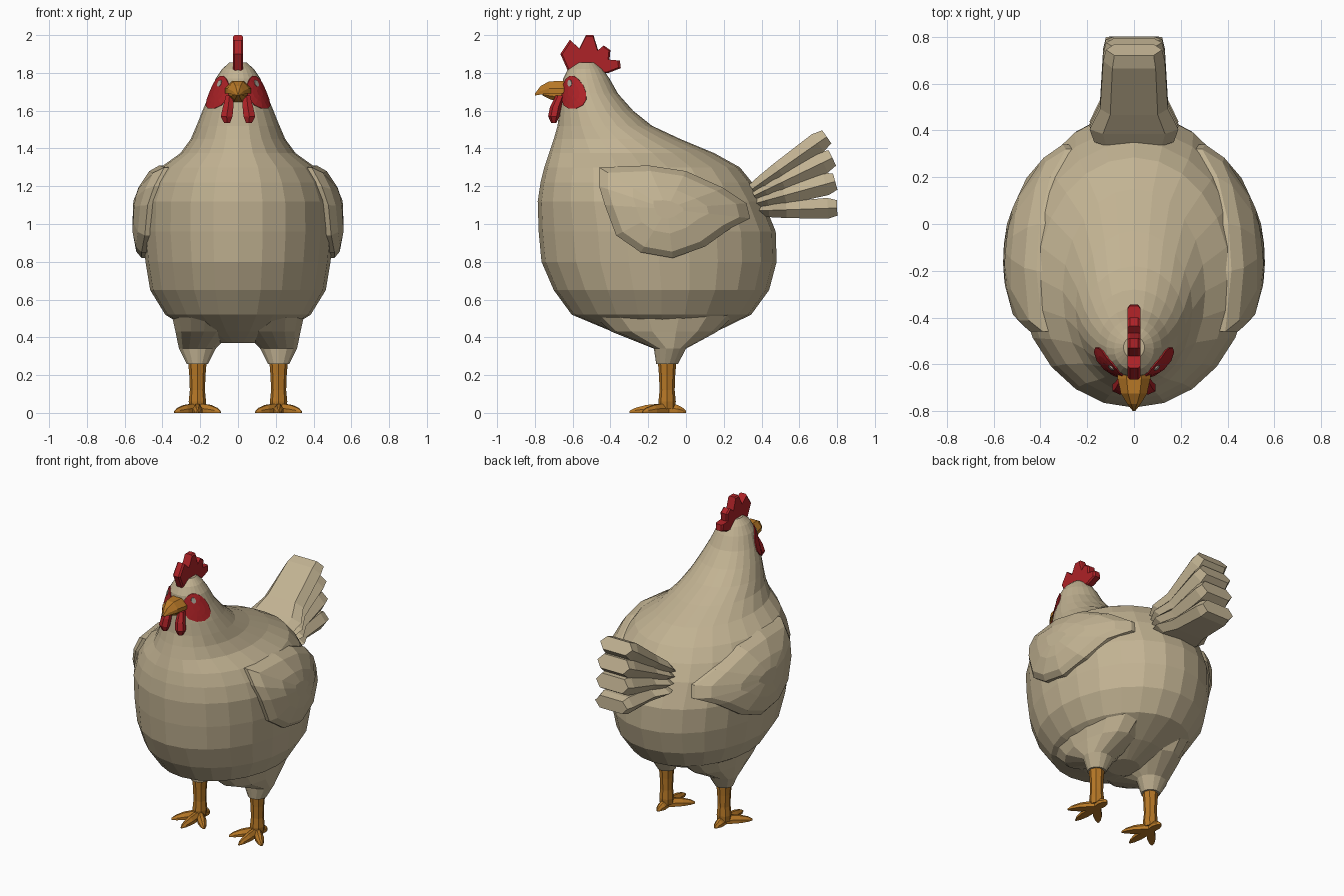
import bpy
import bmesh
from math import sin, cos, acos, pi, radians
from mathutils import Vector

if "Cube" in bpy.data.objects:
    bpy.data.objects.remove(bpy.data.objects["Cube"], do_unlink=True)


def material(name, red, green, blue):
    mat = bpy.data.materials.new(name)
    mat.use_nodes = True
    color = (red, green, blue, 1)
    mat.diffuse_color = color
    bsdf = next(n for n in mat.node_tree.nodes if n.type == "BSDF_PRINCIPLED")
    bsdf.inputs["Base Color"].default_value = color
    bsdf.inputs["Roughness"].default_value = 0.8
    return mat


FEATHER = material("cream feathers", .54, .45, .29)
RED = material("red skin", .42, .016, .02)
ORANGE = material("orange horn", .48, .19, .02)
EYE = material("pale grey eye", .40, .38, .32)


def loft(name, rings, mat):
    """Skin a stack of equal-sized point rings into a closed mesh."""
    bm = bmesh.new()
    loops = [[bm.verts.new(p) for p in ring] for ring in rings]
    count = len(loops[0])
    for low, high in zip(loops, loops[1:]):
        for i in range(count):
            j = (i + 1) % count
            bm.faces.new((low[i], low[j], high[j], high[i]))
    bm.faces.new(loops[0][::-1])
    bm.faces.new(loops[-1])
    bmesh.ops.recalc_face_normals(bm, faces=bm.faces)
    mesh = bpy.data.meshes.new(name)
    bm.to_mesh(mesh)
    bm.free()
    mesh.materials.append(mat)
    obj = bpy.data.objects.new(name, mesh)
    bpy.context.collection.objects.link(obj)
    return obj


def angles(count):
    return [2 * pi * i / count for i in range(count)]


def oval(x, y, z, rx, ry, count):
    return [(x + rx * sin(a), y - ry * cos(a), z) for a in angles(count)]


# Body and head profile: height, front, back, half width
PROFILE = [
    (.37, -.20, .0, .10), (.43, -.39, .16, .24), (.52, -.605, .345, .385),
    (.65, -.70, .44, .465), (.80, -.765, .48, .49), (.96, -.78, .475, .505),
    (1.12, -.785, .41, .50), (1.22, -.77, .35, .465), (1.30, -.75, .285, .41),
    (1.375, -.725, .15, .305), (1.45, -.70, -.03, .25), (1.52, -.68, -.18, .22),
    (1.60, -.67, -.28, .188), (1.69, -.66, -.36, .15), (1.77, -.65, -.405, .118),
    (1.82, -.625, -.44, .085), (1.855, -.575, -.48, .045)]


def section(z):
    """Centre y, half depth and half width of the body at a height."""
    for low, high in zip(PROFILE, PROFILE[1:]):
        if z <= high[0]:
            t = (z - low[0]) / (high[0] - low[0])
            front, back, width = [a + (b - a) * t for a, b in zip(low[1:], high[1:])]
            return (front + back) / 2, (back - front) / 2, width


def on_body(angle, z, lift):
    """Point on the body; the angle is measured from the front toward +x."""
    cy, depth, width = section(z)
    return Vector(((width + lift) * sin(angle), cy - (depth + lift) * cos(angle), z))


def mirrored(points, side):
    return [(side * p[0], p[1], p[2]) for p in points]


loft("body", [oval(0, (f + b) / 2, z, w, (b - f) / 2, 24) for z, f, b, w in PROFILE], FEATHER)


# Wing outline as seen from the side
WING = [(-.46, 1.30), (-.20, 1.31), (.0, 1.28), (.20, 1.19), (.32, 1.11), (.34, 1.03),
        (.24, .98), (.10, .88), (-.07, .82), (-.24, .85), (-.37, .94), (-.43, 1.10),
        (-.46, 1.20)]


def wing_ring(scale, lift):
    ring = []
    for y, z in WING:
        y, z = -.10 + (y + .10) * scale, 1.08 + (z - 1.08) * scale
        cy, depth, width = section(z)
        angle = acos(max(-1, min(1, (cy - y) / depth)))
        ring.append((width * sin(angle) + lift, y, z))
    return ring


def patch(name, angle, z, spread, height, lift, mat, side):
    """Thin oval plate that follows the curve of the head."""
    rings = []
    for scale, up in ((1, -.004), (1, lift), (.6, lift), (.25, lift)):
        ring = [on_body(radians(angle + spread * scale * cos(a)),
                        z + height * scale * sin(a), up) for a in angles(14)]
        rings.append(mirrored(ring, side))
    loft(name, rings, mat)


def toe(name, x, start, tip):
    """Tapered toe with a ridge along its top."""
    start, tip = Vector(start), Vector(tip)
    across = (tip - start).cross(Vector((0, 0, 1))).normalized()
    rings = []
    for t, half, top in ((0, .024, .052), (.55, .027, .042), (.85, .017, .026), (1, .004, .010)):
        p = start.lerp(tip, t)
        p.z = 0
        shape = ((-1, 0), (1, 0), (1, .5), (.35, 1), (-.35, 1), (-1, .5))
        rings.append([p + across * half * u + Vector((x, 0, top * v)) for u, v in shape])
    loft(name, rings, ORANGE)


for side, label in ((1, "left"), (-1, "right")):
    loft(label + "_wing", [mirrored(wing_ring(s, l), side) for s, l in
         ((1, -.05), (1, .022), (.87, .047), (.5, .055), (.2, .055))], FEATHER)

    # Face
    patch(label + "_cheek", 50, 1.697, 33, .088, .006, RED, side)
    patch(label + "_eye", 47, 1.745, 6, .018, .009, EYE, side)
    loft(label + "_wattle", [oval(side * x, y, z, rx, ry, 6) for x, y, z, rx, ry in
         ((.058, -.70, 1.535, .018, .014), (.06, -.70, 1.57, .036, .03),
          (.052, -.69, 1.62, .032, .03), (.045, -.665, 1.68, .022, .025))], RED)

    # Leg
    x = side * .215
    loft(label + "_thigh", [oval(side * cx, cy, z, rx, ry, 14) for cx, cy, z, rx, ry in
         ((.215, -.10, .26, .058, .058), (.215, -.085, .34, .10, .085),
          (.18, -.115, .43, .155, .28), (.17, -.12, .54, .19, .40))], FEATHER)
    loft(label + "_shank", [oval(x, -.10, z, r, r, 8) for z, r in
         ((.02, .042), (.06, .046), (.12, .040), (.20, .043), (.28, .05))], ORANGE)
    for part, dx, y in (("outer", .122, -.23), ("middle", 0, -.30),
                        ("inner", -.122, -.23), ("hind", 0, .0)):
        toe(f"{label}_{part}_toe", x, (0, -.10, 0), (side * dx, y, 0))

# Comb: a flat crest with rounded points
COMB = [(-.665, 1.90), (-.615, 1.975), (-.565, 1.93), (-.53, 2.0), (-.49, 2.0),
        (-.465, 1.92), (-.435, 1.945), (-.40, 1.92), (-.405, 1.87), (-.35, 1.865),
        (-.345, 1.825), (-.41, 1.80), (-.53, 1.80), (-.625, 1.81)]


def comb_ring(x, scale):
    return [(x, -.52 + (y + .52) * scale, 1.88 + (z - 1.88) * scale) for y, z in COMB]


loft("comb", [comb_ring(x, s) for x, s in
     ((-.027, .93), (-.018, 1), (.018, 1), (.027, .93))], RED)


# Beak: station y, half width, top height, bottom height
def beak(name, stations):
    shape = ((-1, 0), (1, 0), (1, .4), (.45, 1), (-.45, 1), (-1, .4))
    loft(name, [[(u * w, y, low + (top - low) * v) for u, v in shape]
                for y, w, top, low in stations], ORANGE)


beak("upper_beak", ((-.60, .07, 1.75, 1.69), (-.66, .07, 1.757, 1.69),
                    (-.725, .056, 1.755, 1.692), (-.77, .028, 1.73, 1.685),
                    (-.80, .005, 1.69, 1.68)))
beak("lower_beak", ((-.60, .05, 1.64, 1.69), (-.66, .05, 1.645, 1.69),
                    (-.72, .036, 1.66, 1.69), (-.76, .01, 1.68, 1.69)))


# Tail: a fan of thick feathers flaring from a shared root
def tail_feather(name, root, tip, thick):
    root, tip = Vector((0, *root)), Vector((0, *tip))
    normal = Vector((1, 0, 0)).cross(tip - root).normalized()
    shape = ((-1, 0), (-.7, -1), (.7, -1), (1, 0), (.7, 1), (-.7, 1))
    rings = []
    for t, width, depth in ((0, .17, .5), (.14, .19, .65), (.36, .145, .8),
                            (.88, .132, 1), (1, .12, .75)):
        centre = root.lerp(tip, t)
        rings.append([centre + Vector((u * width, 0, 0)) + normal * v * depth * thick
                      for u, v in shape])
    loft(name, rings, FEATHER)


tail_feather("top_tail_feather", (.35, 1.185), (.745, 1.462), .056)
tail_feather("upper_tail_feather", (.36, 1.15), (.775, 1.35), .06)
tail_feather("lower_tail_feather", (.37, 1.11), (.79, 1.225), .06)
tail_feather("bottom_tail_feather", (.38, 1.07), (.80, 1.085), .055)
